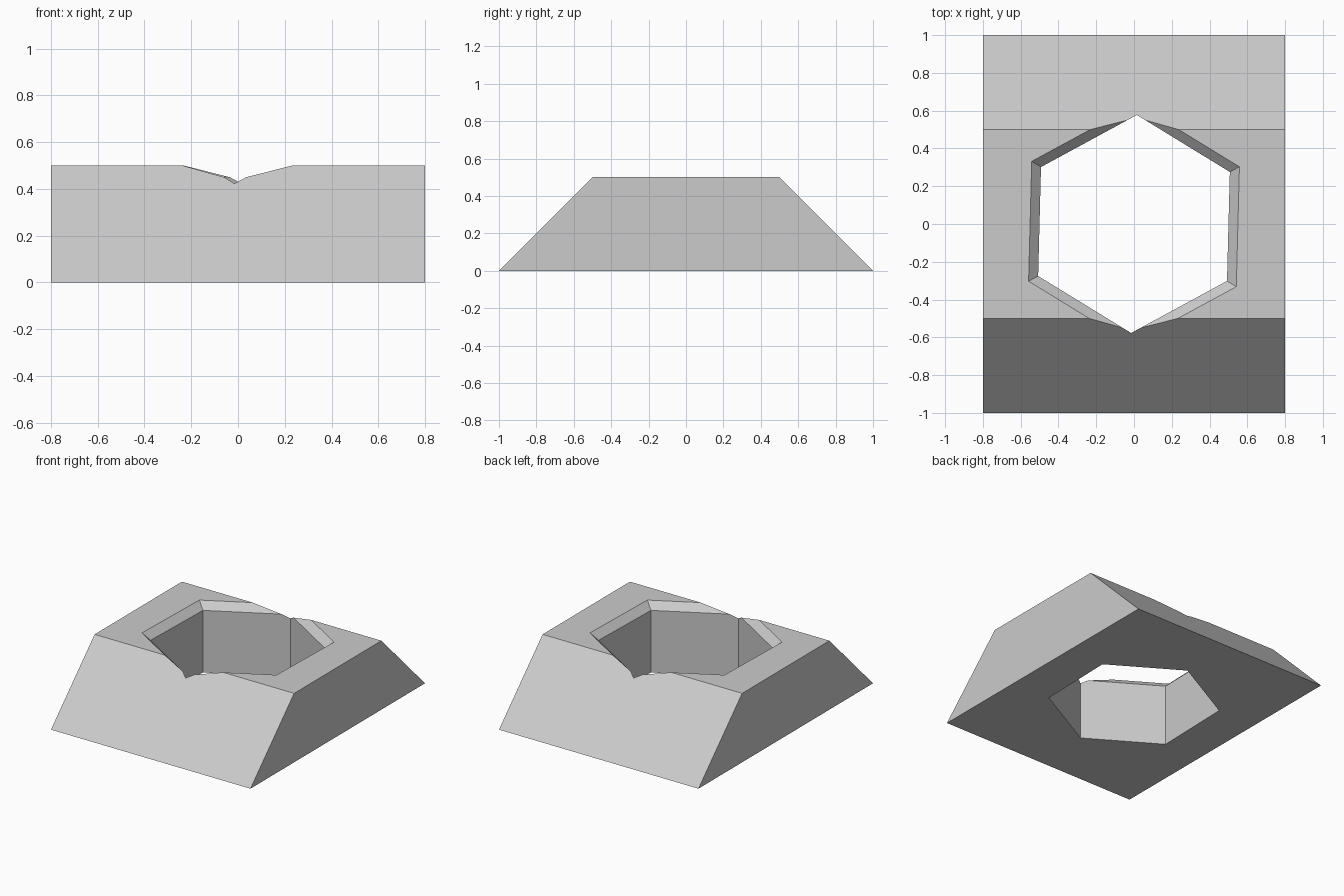
import bpy
import math

old = bpy.data.objects.get("Cube")
if old:
    bpy.data.objects.remove(old, do_unlink=True)


def make_material(name, value):
    mat = bpy.data.materials.new(name)
    mat.use_nodes = True
    color = (value, value, value, 1.0)
    mat.diffuse_color = color
    mat.node_tree.nodes["Principled BSDF"].inputs["Base Color"].default_value = color
    return mat


def loft(name, rings, material):
    """Capped solid through rings of equal point count, counter-clockwise along the axis."""
    n = len(rings[0])
    verts = [p for ring in rings for p in ring]
    faces = [tuple(reversed(range(n))), tuple(range(len(verts) - n, len(verts)))]
    for r in range(len(rings) - 1):
        a, b = r * n, (r + 1) * n
        for i in range(n):
            j = (i + 1) % n
            faces.append((a + i, a + j, b + j, b + i))
    mesh = bpy.data.meshes.new(name)
    mesh.from_pydata(verts, [], faces)
    mesh.materials.append(material)
    obj = bpy.data.objects.new(name, mesh)
    bpy.context.scene.collection.objects.link(obj)
    return obj


gray = make_material("light gray", 0.6)

# Block with sloped front and back: trapezoid profile run along x
profile = [(-1, 0), (1, 0), (0.5, 0.5), (-0.5, 0.5)]
block = loft("sloped_block", [[(x, y, z) for y, z in profile] for x in (-0.8, 0.8)], gray)

# Slightly turned hexagonal hole cutter, widening at 45 degrees for the chamfered rim
TURN = math.radians(-1.5)


def hexagon(apothem, z):
    radius = apothem / math.cos(math.pi / 6)
    angles = [TURN + math.pi / 6 + i * math.pi / 3 for i in range(6)]
    return [(radius * math.cos(a), radius * math.sin(a), z) for a in angles]


cutter = loft("hole_cutter", [hexagon(0.5, -0.1), hexagon(0.5, 0.45), hexagon(0.65, 0.6)], gray)
cutter.hide_render = True
cutter.hide_viewport = True

# Cut the hole, then drop the helper
cut = block.modifiers.new("hex_hole", "BOOLEAN")
cut.operation = "DIFFERENCE"
cut.solver = "EXACT"
cut.object = cutter
bpy.context.view_layer.objects.active = block
block.select_set(True)
bpy.ops.object.modifier_apply(modifier=cut.name)
bpy.data.objects.remove(cutter, do_unlink=True)
